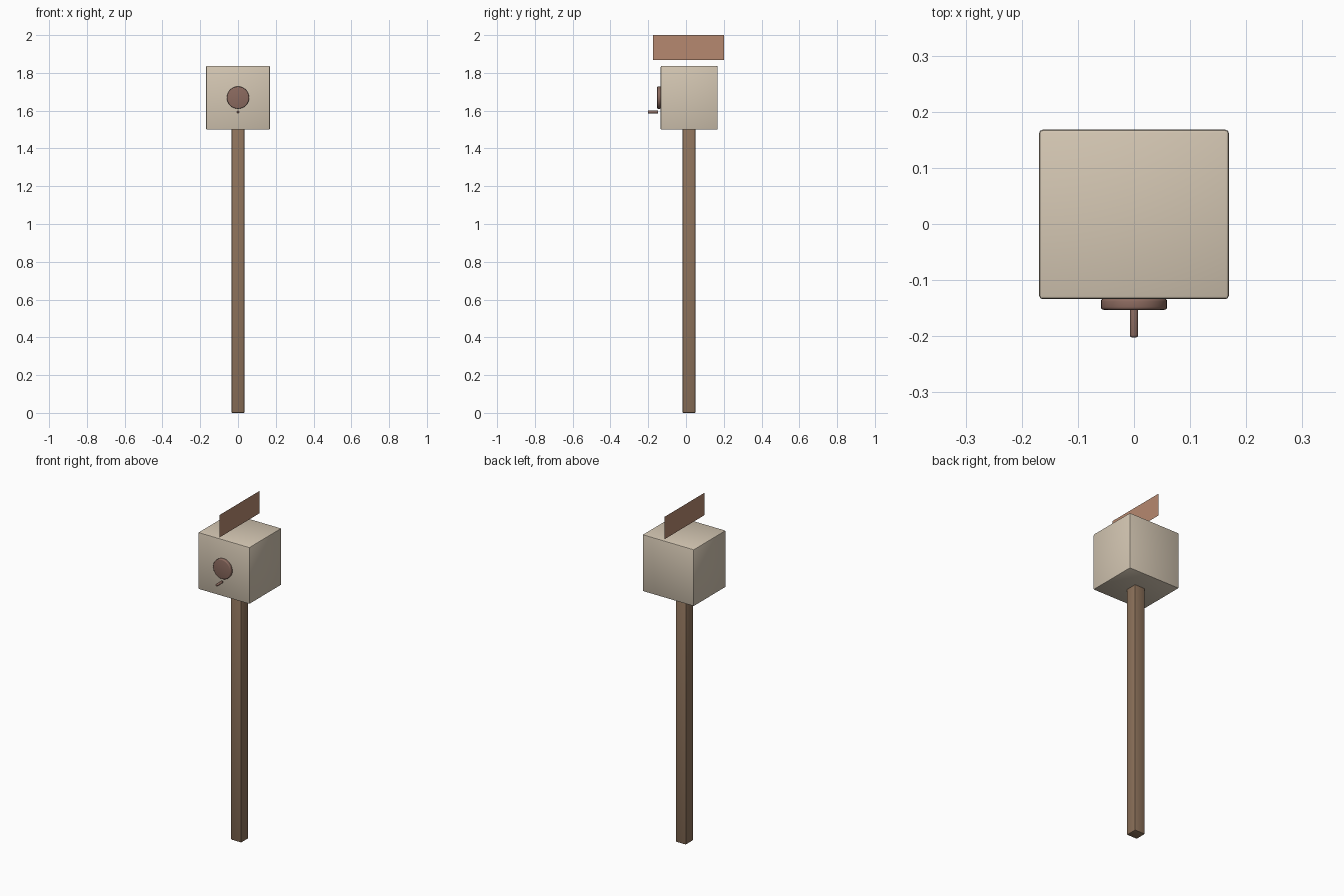
import bpy
from math import radians

if "Cube" in bpy.data.objects:
    bpy.data.objects.remove(bpy.data.objects["Cube"])


def material(name, color):
    m = bpy.data.materials.new(name)
    m.diffuse_color = (*color, 1)
    m.use_nodes = True
    m.node_tree.nodes["Principled BSDF"].inputs["Base Color"].default_value = m.diffuse_color
    return m


def finish(ob, name, mat, bevel=0, segments=2):
    ob.name = name
    ob.data.materials.append(mat)
    bpy.ops.object.transform_apply(location=False, rotation=True, scale=True)
    if bevel:
        b = ob.modifiers.new("soft_edges", "BEVEL")
        b.width, b.segments = bevel, segments
        b.limit_method = "ANGLE"
        bpy.ops.object.modifier_apply(modifier=b.name)
        bpy.ops.object.shade_smooth_by_angle(angle=radians(35))
    return ob


def box(name, lo, hi, mat, bevel):
    center = [(a + b) / 2 for a, b in zip(lo, hi)]
    bpy.ops.mesh.primitive_cube_add(size=1, location=center)
    ob = bpy.context.object
    ob.scale = [b - a for a, b in zip(lo, hi)]
    return finish(ob, name, mat, bevel)


def rod(name, radius, y0, y1, z, mat, bevel):
    # cylinder lying along y
    bpy.ops.mesh.primitive_cylinder_add(
        vertices=32, radius=radius, depth=y1 - y0,
        location=(0, (y0 + y1) / 2, z), rotation=(radians(90), 0, 0))
    return finish(bpy.context.object, name, mat, bevel, 3)


wood = material("post_wood", (0.27, 0.17, 0.105))
cream = material("cream_paint", (0.66, 0.57, 0.45))
dark = material("dark_wood", (0.26, 0.145, 0.115))
red = material("roof_red", (0.47, 0.25, 0.16))

# Post and house body
box("post", (-0.034, -0.018, 0), (0.034, 0.050, 1.502), wood, 0.004)
box("house_body", (-0.169, -0.134, 1.499), (0.169, 0.168, 1.837), cream, 0.006)

# Entrance disc and perch peg
rod("entrance_disc", 0.059, -0.153, -0.133, 1.669, dark, 0.005)
rod("perch", 0.0075, -0.202, -0.147, 1.593, dark, 0.004)

# Roof: a single thin upright sheet above the house
bpy.ops.mesh.primitive_plane_add(size=1, location=(0, 0.0135, 1.9335),
                                 rotation=(0, radians(90), 0))
roof = bpy.context.object
roof.scale = (0.133, 0.377, 1)
finish(roof, "roof_sheet", red)
